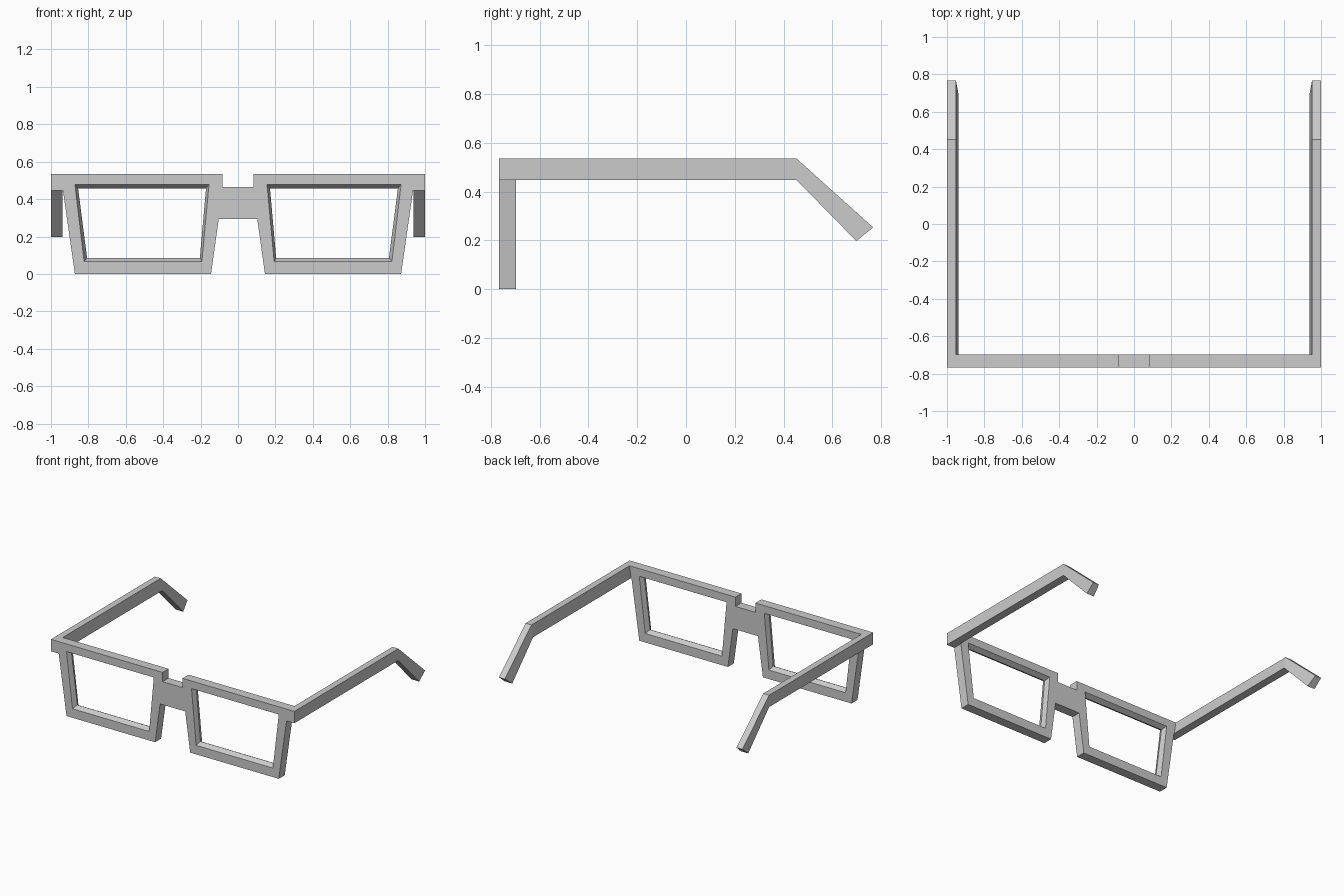
import bpy, bmesh

if "Cube" in bpy.data.objects:
    bpy.data.objects.remove(bpy.data.objects["Cube"])

grey = bpy.data.materials.new("plain grey")
grey.diffuse_color = (0.6, 0.6, 0.6, 1)
grey.use_nodes = True
grey.node_tree.nodes["Principled BSDF"].inputs["Base Color"].default_value = grey.diffuse_color

Y_FRONT, Y_BACK, Y_TIP = -0.767, -0.697, 0.767


def make_mirrored(name, bm):
    """Turn a right-hand half into an object mirrored across x = 0."""
    bmesh.ops.recalc_face_normals(bm, faces=bm.faces)
    mesh = bpy.data.meshes.new(name)
    bm.to_mesh(mesh)
    bm.free()
    mesh.materials.append(grey)
    ob = bpy.data.objects.new(name, mesh)
    bpy.context.collection.objects.link(ob)
    mod = ob.modifiers.new("mirror", 'MIRROR')
    mod.use_clip = True
    return ob


# front frame: right half outline (0-9) and lens opening
outline = [(0, .466), (.082, .466), (.082, .535), (1, .535), (1, .447),
           (.936, .447), (.872, 0), (.144, 0), (.103, .295), (0, .295)]
opening = [(.155, .478), (.872, .478), (.823, .067), (.193, .067)]
ridge = [(.171, .458), (.855, .458), (.807, .086), (.204, .086)]

bm = bmesh.new()


def loop(points, y):
    return [bm.verts.new((x, y, z)) for x, z in points]


y_mid = (Y_FRONT + Y_BACK) / 2
of, ob_ = loop(outline, Y_FRONT), loop(outline, Y_BACK)
hf, hm, hb = loop(opening, Y_FRONT), loop(ridge, y_mid), loop(opening, Y_BACK)
for o, h in ((of, hf), (ob_, hb)):
    bm.faces.new([o[2], o[3], h[1], h[0]])                          # brow
    bm.faces.new([o[3], o[4], o[5], o[6], h[2], h[1]])              # outer rim
    bm.faces.new([o[6], o[7], h[3], h[2]])                          # lower rim
    bm.faces.new([o[7], o[8], o[9], o[0], o[1], o[2], h[0], h[3]])  # bridge
for i in range(9):                       # outer walls, open on the mirror plane
    bm.faces.new([of[i], of[i + 1], ob_[i + 1], ob_[i]])
for a, b in ((hf, hm), (hm, hb)):        # lens opening with a ridge at mid depth
    for i in range(4):
        j = (i + 1) % 4
        bm.faces.new([a[i], a[j], b[j], b[i]])
make_mirrored("front_frame", bm)

# temple arms: inner face leans, wider at the underside
stations = [((Y_BACK, .535), (Y_BACK, .447)),
            ((.453, .535), (.453, .447)),
            ((Y_TIP, .253), (.698, .197))]
bm = bmesh.new()
rings = []
for (yt, zt), (yb, zb) in stations:
    rings.append([bm.verts.new(p) for p in
                  ((.952, yt, zt), (1, yt, zt), (1, yb, zb), (.939, yb, zb))])
for a, b in zip(rings, rings[1:]):
    for i in range(4):
        j = (i + 1) % 4
        bm.faces.new([a[i], a[j], b[j], b[i]])
bm.faces.new(rings[0])
bm.faces.new(rings[-1])
make_mirrored("temple_arms", bm)
